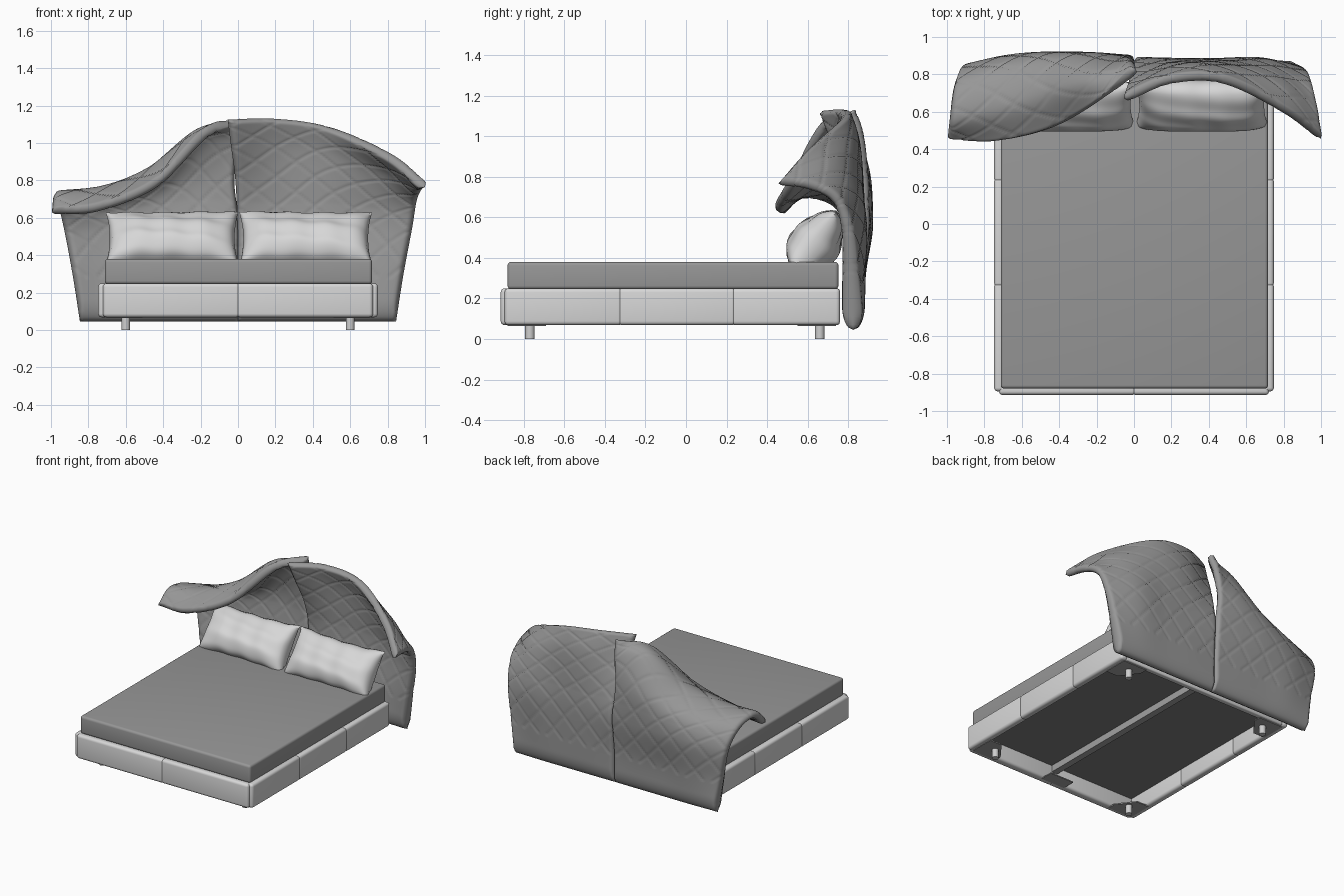
import bpy
import bmesh
import math
from mathutils import Vector, Matrix

default_cube = bpy.data.objects.get("Cube")
if default_cube:
    bpy.data.objects.remove(default_cube, do_unlink=True)


def make_material(name, value):
    mat = bpy.data.materials.new(name)
    colour = (value, value, value, 1.0)
    mat.diffuse_color = colour
    mat.use_nodes = True
    shader = mat.node_tree.nodes["Principled BSDF"]
    shader.inputs["Base Color"].default_value = colour
    shader.inputs["Roughness"].default_value = 0.8
    return mat


grey_fabric = make_material("grey fabric", 0.31)
pale_linen = make_material("pale linen", 0.68)
dark_board = make_material("dark board", 0.21)
steel_grey = make_material("steel grey", 0.36)
pale_metal = make_material("pale metal", 0.62)


def finish(bm, name, material, angle=40):
    """Turn a bmesh into a smooth shaded object."""
    bmesh.ops.recalc_face_normals(bm, faces=bm.faces)
    mesh = bpy.data.meshes.new(name)
    bm.to_mesh(mesh)
    bm.free()
    mesh.materials.append(material)
    obj = bpy.data.objects.new(name, mesh)
    bpy.context.collection.objects.link(obj)
    bpy.ops.object.select_all(action='DESELECT')
    obj.select_set(True)
    bpy.context.view_layer.objects.active = obj
    bpy.ops.object.shade_smooth_by_angle(angle=math.radians(angle))
    return obj


def box(name, material, xs, ys, zs, bevel=0.0):
    """Box spanning three ranges, with rounded edges."""
    low, high = (Vector(pick(r) for r in (xs, ys, zs)) for pick in (min, max))
    bm = bmesh.new()
    bmesh.ops.create_cube(bm, size=1)
    for v in bm.verts:
        v.co = (low + high) / 2 + v.co * (high - low)
    if bevel:
        bmesh.ops.bevel(bm, geom=bm.edges[:], offset=bevel, segments=4,
                        profile=0.5, affect='EDGES')
    return finish(bm, name, material)


def double_sheet(columns, rows, side_point, name, material):
    """Closed cushion-like shell: a front and a back grid sharing one rim."""
    bm = bmesh.new()
    layers = []
    for side in (1, -1):
        layer = {}
        for i in range(columns + 1):
            for j in range(rows + 1):
                rim = i in (0, columns) or j in (0, rows)
                if rim and layers:
                    layer[i, j] = layers[0][i, j]
                else:
                    layer[i, j] = bm.verts.new(side_point(i, j, side))
        layers.append(layer)
        for i in range(columns):
            for j in range(rows):
                bm.faces.new([layer[i, j], layer[i + 1, j],
                              layer[i + 1, j + 1], layer[i, j + 1]])
    return finish(bm, name, material, angle=75)


def spline(points, t):
    """Smooth curve through evenly spaced points, t from 0 to 1."""
    padded = [2 * points[0] - points[1]] + points + [2 * points[-1] - points[-2]]
    spans = len(points) - 1
    k = min(int(t * spans), spans - 1)
    f = t * spans - k
    a, b, c, d = padded[k:k + 4]
    return 0.5 * (2 * b + (c - a) * f + (2 * a - 5 * b + 4 * c - d) * f * f
                  + (3 * b - a - 3 * c + d) * f ** 3)


# Quilted headboard halves: each row gives x, y, z from the middle outward
COLUMNS, ROWS, DIAMOND = 72, 100, 16


def headboard_half(name, table):
    rows = [[Vector(p) for p in zip(*row)] for row in table]
    grid = []
    for i in range(COLUMNS + 1):
        column = [spline(row, i / COLUMNS) for row in rows]
        grid.append([spline(column, j / ROWS) for j in range(ROWS + 1)])

    def on_seam(i, j):
        return (i + j) % DIAMOND == 0 or (i - j) % DIAMOND == 0

    def side_point(i, j, side):
        across = grid[min(i + 1, COLUMNS)][j] - grid[max(i - 1, 0)][j]
        along = grid[i][min(j + 1, ROWS)] - grid[i][max(j - 1, 0)]
        normal = across.cross(along).normalized()
        height = j / ROWS
        thick = 0.027 + 0.028 * max(0, 1 - height / 0.5)
        if height > 0.18 and on_seam(i, j):
            thick -= 0.006
        edge = min(1, min(i, COLUMNS - i, ROWS - j, j / 4) / 2.5)
        thick *= math.sqrt(1 - (1 - edge) ** 2)
        return grid[i][j] + normal * thick * side

    return double_sheet(COLUMNS, ROWS, side_point, name, grey_fabric)


headboard_half("headboard_right_half", [
    [(.004, -.21, -.42, -.63, -.845), (.825,) * 5, (.045,) * 5],
    [(.004, -.22, -.44, -.66, -.885), (.835, .84, .84, .84, .81), (.3,) * 5],
    [(.004, -.23, -.46, -.68, -.93), (.87, .885, .89, .87, .81), (.57, .57, .57, .56, .54)],
    [(-.02, -.23, -.46, -.69, -.965), (.87, .88, .86, .81, .72), (.8, .82, .75, .7, .68)],
    [(0, -.21, -.47, -.72, -.985), (.86, .78, .7, .62, .56), (1, 1.035, .845, .745, .715)],
    [(.01, -.17, -.44, -.75, -.995), (.83, .67, .515, .445, .465), (1.13, 1.055, .78, .65, .63)],
])
headboard_half("headboard_left_half", [
    [(-.004, .21, .42, .63, .845), (.825,) * 5, (.045,) * 5],
    [(-.004, .22, .44, .66, .885), (.835, .84, .84, .84, .81), (.3,) * 5],
    [(-.004, .23, .46, .69, .93), (.86, .855, .855, .855, .79), (.57, .57, .57, .56, .54)],
    [(-.014, .23, .46, .71, .955), (.81, .845, .845, .82, .73), (.8, .78, .78, .74, .69)],
    [(-.037, .22, .48, .77, .98), (.73, .82, .82, .74, .6), (.98, .98, .95, .86, .75)],
    [(-.055, .19, .48, .81, 1), (.67, .77, .77, .6, .455), (1.125, 1.13, 1.085, .93, .765)],
])

# Mattress
box("mattress", grey_fabric, (-.712, .717), (-.88, .752), (.245, .38), .018)

# Padded base rails, lightly pinched at the upholstery seams
for side, word in ((-1, "right"), (1, "left")):
    stops = (-.895, -.335, .225, .76)
    for n in range(3):
        box(f"{word}_rail_pad_{n + 1}", pale_linen, (side * .69, side * .748),
            (stops[n], stops[n + 1] + (.02 if n < 2 else 0)), (.068, .25), .02)
    box(f"{word}_foot_pad", pale_linen, (-side * .01, side * .722),
        (-.914, -.85), (.068, .25), .02)
box("head_rail", pale_linen, (-.7, .7), (.715, .758), (.07, .248), .01)

# Deck seen from below, centre bar and corner plates
box("deck", dark_board, (-.7, .7), (-.87, .74), (.19, .246))
box("centre_bar", steel_grey, (-.025, .025), (-.86, .73), (.14, .192))
box("bar_plate", steel_grey, (-.1, .1), (-.87, -.77), (.066, .074))
for sx in (-1, 1):
    for sy, corner_y, leg_y in ((-1, -.88, -.77), (1, .74, .66)):
        bm = bmesh.new()
        outline = [(0, 0), (.2, 0), (.2, .06), (.1, .19), (0, .19)]
        plate = bm.faces.new([bm.verts.new((sx * (.71 - x), corner_y - sy * y, .065))
                              for x, y in outline])
        lifted = bmesh.ops.extrude_face_region(bm, geom=[plate])["geom"]
        for v in lifted:
            if isinstance(v, bmesh.types.BMVert):
                v.co.z += .009
        finish(bm, "corner_plate", steel_grey)

        # Round leg
        bm = bmesh.new()
        bmesh.ops.create_cone(bm, cap_ends=True, segments=24, radius1=.023,
                              radius2=.023, depth=.075,
                              matrix=Matrix.Translation((sx * .6, leg_y, .0375)))
        finish(bm, "leg", pale_metal)


# Pillows leaning on the headboard, fuller behind and towards the bottom
def pillow(name, centre_x, phase):
    cols, rows = 48, 28
    lean = Matrix.Rotation(math.radians(-38), 3, 'X')

    def side_point(i, j, side):
        s, t = 2 * i / cols - 1, 2 * j / rows - 1
        x = .355 * s * (1 - .06 * (1 - t * t))
        z = .18 * t * (1 - .1 * (1 - s * s))
        fullness = .105 if side > 0 else .135
        puff = fullness * ((1 - s ** 4) * (1 - t * t)) ** .5 * (1 - .25 * t)
        crease = .006 * math.sin(7 * s + 5 * t + phase) * math.sin(4 * t - 5 * s)
        y = -side * puff * (1 + 10 * crease)
        return lean @ Vector((x, y, z + crease)) + Vector((centre_x, .635, .49))

    return double_sheet(cols, rows, side_point, name, pale_linen)


pillow("right_pillow", -.352, 0.4)
pillow("left_pillow", .362, 2.1)
